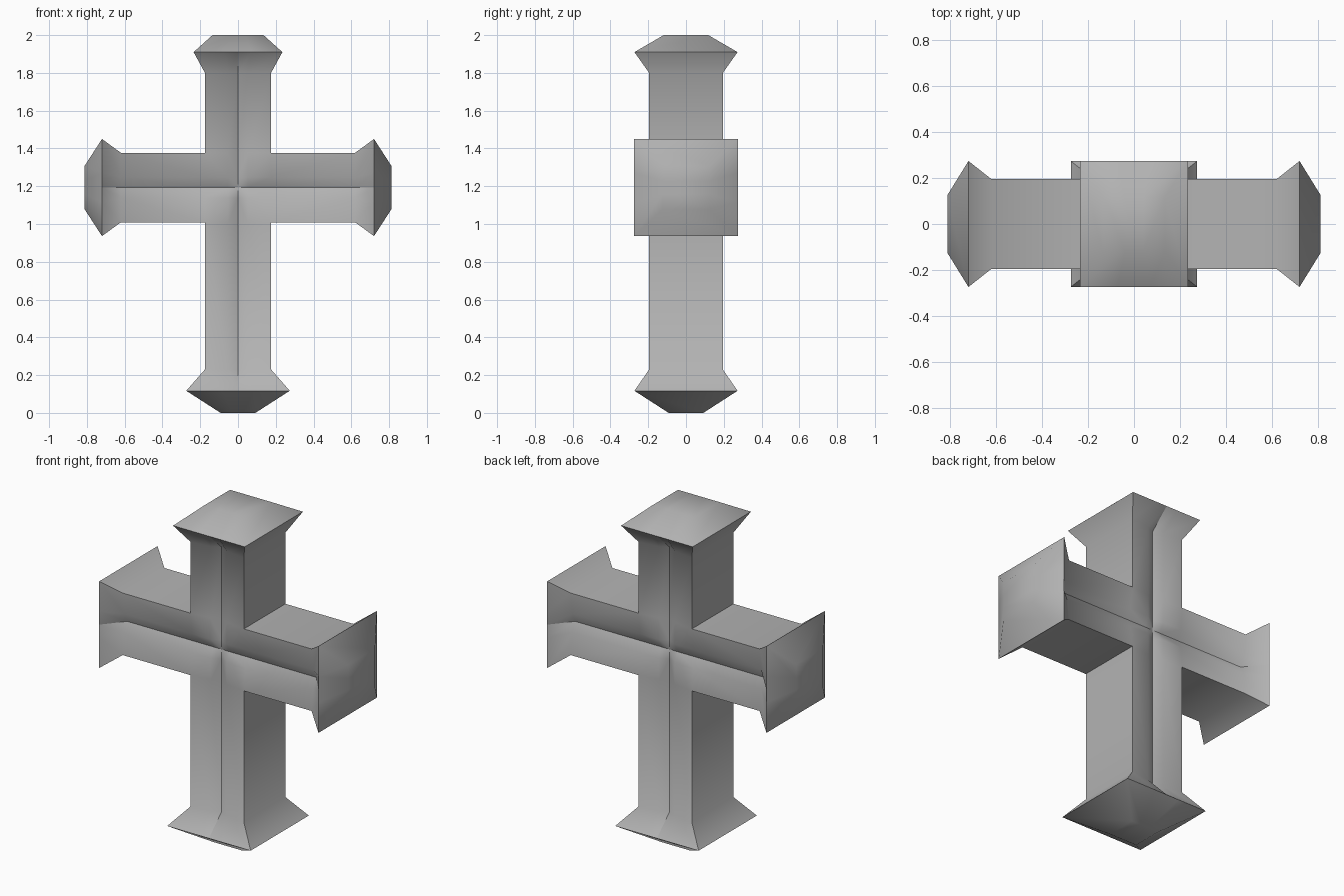
import bpy, bmesh

if "Cube" in bpy.data.objects:
    bpy.data.objects.remove(bpy.data.objects["Cube"])

CZ = 1.193              # height of the crossing
PW, AW = 0.175, 0.184   # half widths of post and crossbar
D = 0.195               # half depth
# groove profile: fraction of half width, depth; shallow slope then a crisp crease
GROOVE = [(-1, 0), (-0.3, 0.014), (0, 0.042), (0.3, 0.014), (1, 0)]

bm = bmesh.new()
cache = {}


def vert(x, y, z):
    key = (round(x, 4), round(y, 4), round(z, 4))
    if key not in cache:
        cache[key] = bm.verts.new(key)
    return cache[key]


def sharp(a, b):
    e = bm.edges.get((a, b))
    if e:
        e.smooth = False


def limb(to_xz, sections):
    """Loft grooved sections (distance, half width, half depth, groove scale)."""
    rings = []
    for u, w, d, g in sections:
        pts = [(t * w, -d + g * c) for t, c in GROOVE]
        pts += [(-v, -y) for v, y in pts]
        rings.append([vert(x, y, CZ + z) for v, y in pts for x, z in [to_xz(u, v)]])
    for a, b in zip(rings, rings[1:]):
        for i in range(10):
            j = (i + 1) % 10
            bm.faces.new((a[i], a[j], b[j], b[i]))
    bm.faces.new(rings[-1])
    # crisp corners, creases, rim and inner corners; the end cap stays soft
    for a, b in zip(rings[:2], rings[1:3]):
        for i in (0, 2, 4, 5, 7, 9):
            sharp(a[i], b[i])
    for i in range(10):
        sharp(rings[2][i], rings[2][(i + 1) % 10])
    for i, j in ((4, 5), (9, 0)):
        sharp(rings[0][i], rings[0][j])


# Upper and lower post
limb(lambda u, v: (v, u), [(AW, PW, D, 1), (1.80 - CZ, PW, D, 1),
                           (1.91 - CZ, 0.235, 0.273, 0), (2.0 - CZ, 0.135, 0.118, 0)])
limb(lambda u, v: (v, -u), [(AW, PW, D, 1), (CZ - 0.23, PW, D, 1),
                            (CZ - 0.117, 0.274, 0.273, 0), (CZ, 0.092, 0.092, 0)])
# Left and right arms
for s in (-1, 1):
    limb(lambda u, v: (s * u, v), [(PW, AW, D, 1), (0.62, AW, D, 1),
                                   (0.72, 0.257, 0.274, 0), (0.812, 0.115, 0.125, 0)])
# Crossing, front and back: the grooves meet in the middle
for f in (-1, 1):
    grid = [[vert(tx * PW, f * (D - max(cx, cz)), CZ + tz * AW)
             for tz, cz in GROOVE] for tx, cx in GROOVE]
    for i in range(4):
        for j in range(4):
            a, b, c, d = grid[i][j], grid[i + 1][j], grid[i + 1][j + 1], grid[i][j + 1]
            if (i < 2) != (j < 2):
                a, b, c, d = b, c, d, a
            bm.faces.new((a, b, c))
            bm.faces.new((a, c, d))
    for i in range(4):
        sharp(grid[i][2], grid[i + 1][2])
        sharp(grid[2][i], grid[2][i + 1])

bmesh.ops.recalc_face_normals(bm, faces=bm.faces)
for face in bm.faces:
    face.smooth = True
mesh = bpy.data.meshes.new("grooved_cross")
bm.to_mesh(mesh)
bm.free()
obj = bpy.data.objects.new("grooved_cross", mesh)
bpy.context.collection.objects.link(obj)

# Darker stone grey
stone = bpy.data.materials.new("stone_grey")
stone.diffuse_color = (0.45, 0.45, 0.45, 1)
stone.use_nodes = True
stone.node_tree.nodes["Principled BSDF"].inputs["Base Color"].default_value = stone.diffuse_color
mesh.materials.append(stone)
